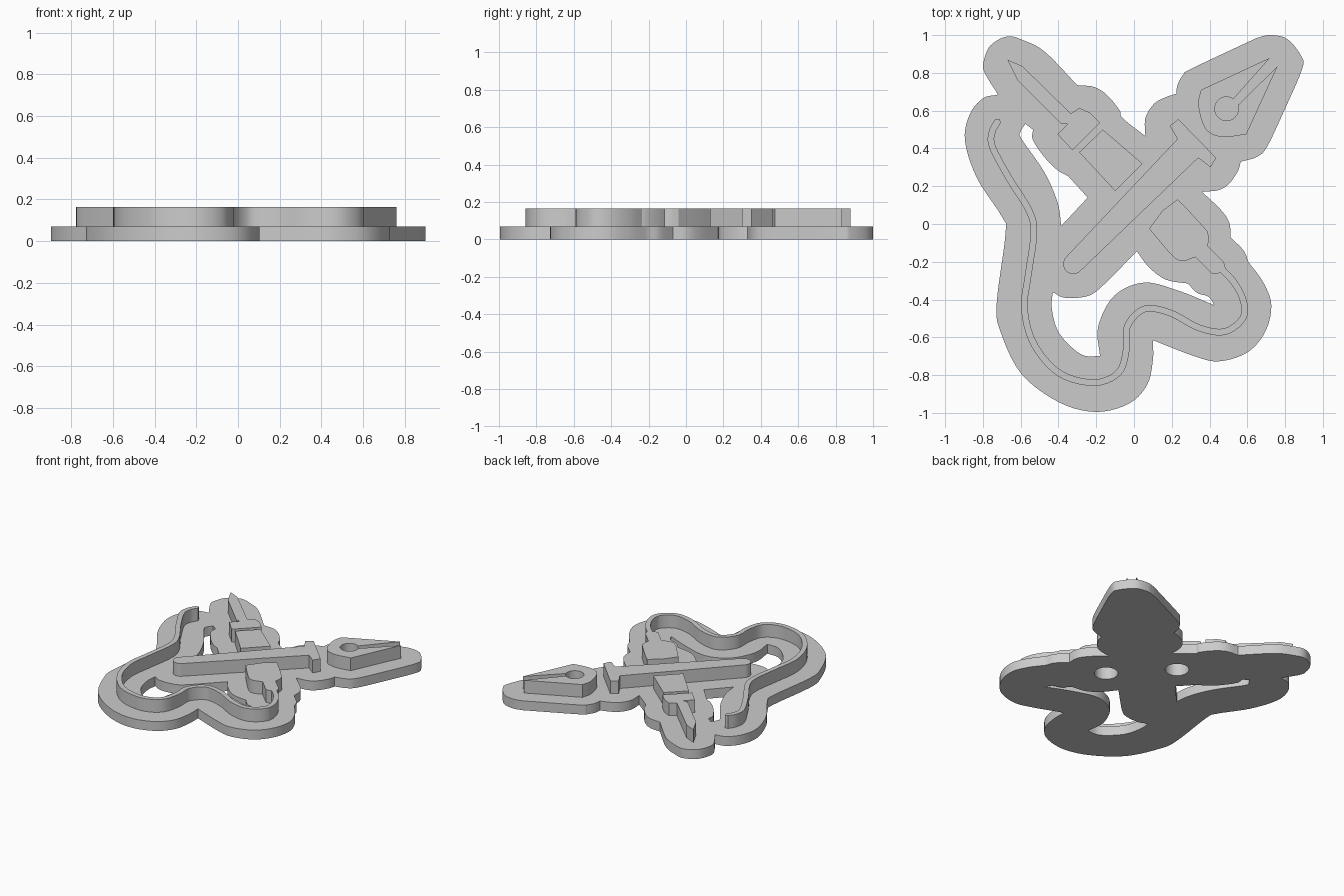
import bpy, bmesh, math
from mathutils import Vector

if "Cube" in bpy.data.objects:
    bpy.data.objects.remove(bpy.data.objects["Cube"])

BASE_H, TOP_H = 0.07, 0.165

grey = bpy.data.materials.new("plain_grey")
grey.diffuse_color = (0.6, 0.6, 0.6, 1)
grey.use_nodes = True
grey.node_tree.nodes["Principled BSDF"].inputs["Base Color"].default_value = grey.diffuse_color


def smooth(pts, steps=5):
    """Rounded line through the points; the two end points stay as corners."""
    p = [Vector(q) for q in pts]
    if len(p) < 3:
        return p
    p = [2 * p[0] - p[1]] + p + [2 * p[-1] - p[-2]]
    out = []
    for a, b, c, d in zip(p, p[1:], p[2:], p[3:]):
        for i in range(steps):
            t = i / steps
            out.append(0.5 * (2 * b + (c - a) * t + (2 * a - 5 * b + 4 * c - d) * t * t
                              + (3 * b - a - 3 * c + d) * t ** 3))
    return out + [p[-2]]


def loop(*chains):
    """Closed outline from smooth chains that meet at sharp corners."""
    pts = []
    for i, c in enumerate(chains):
        nxt = chains[(i + 1) % len(chains)][0]
        pts += smooth(list(c) + [nxt])[:-1]
    return pts


def arc(x, y, r, a0, a1, n):
    return [(x + r * math.cos(math.radians(a0 + (a1 - a0) * i / n)),
             y + r * math.sin(math.radians(a0 + (a1 - a0) * i / n))) for i in range(n + 1)]


def plate(name, loops, z0, z1):
    """Flat filled outline (inner loops become openings), raised from z0 to z1."""
    cu = bpy.data.curves.new(name, 'CURVE')
    cu.dimensions, cu.fill_mode, cu.extrude = '2D', 'BOTH', (z1 - z0) / 2
    for pts in loops:
        s = cu.splines.new('POLY')
        s.points.add(len(pts) - 1)
        for sp, q in zip(s.points, pts):
            sp.co = (q[0], q[1], 0, 1)
        s.use_cyclic_u = True
    tmp = bpy.data.objects.new(name + "_outline", cu)
    bpy.context.collection.objects.link(tmp)
    bpy.context.view_layer.update()
    me = bpy.data.meshes.new_from_object(tmp.evaluated_get(bpy.context.evaluated_depsgraph_get()))
    bpy.data.objects.remove(tmp)
    bm = bmesh.new()
    bm.from_mesh(me)
    bmesh.ops.remove_doubles(bm, verts=bm.verts, dist=1e-4)
    bmesh.ops.translate(bm, verts=bm.verts, vec=(0, 0, (z0 + z1) / 2))
    bmesh.ops.recalc_face_normals(bm, faces=bm.faces)
    bm.to_mesh(me)
    bm.free()
    me.materials.clear()
    me.materials.append(grey)
    ob = bpy.data.objects.new(name, me)
    bpy.context.collection.objects.link(ob)
    bpy.ops.object.select_all(action='DESELECT')
    ob.select_set(True)
    bpy.context.view_layer.objects.active = ob
    bpy.ops.object.shade_smooth_by_angle(angle=math.radians(30))
    return ob


# Base plate: rounded outer border and two openings
outer = loop(
    [(-.72, .685), (-.79, .80), (-.796, .86), (-.76, .945), (-.67, .993), (-.58, .97), (-.47, .91)],
    [(-.30, .735), (-.21, .725), (-.14, .68), (-.075, .60), (-.06, .56)],
    [(.06, .465), (.06, .56), (.105, .635), (.165, .67)],
    [(.225, .69), (.23, .735), (.26, .79), (.31, .825)],
    [(.65, .985), (.72, 1.0), (.81, .98), (.885, .89), (.89, .82), (.795, .60), (.705, .41), (.65, .355)],
    [(.565, .33), (.55, .28), (.505, .215), (.45, .18)],
    [(.36, .17), (.46, .075), (.505, .005)],
    [(.51, -.07), (.58, -.14)],
    [(.605, -.20), (.685, -.31), (.727, -.43), (.695, -.57), (.60, -.68), (.45, -.727), (.32, -.70)],
    [(.10, -.615), (.10, -.72), (.07, -.85), (-.025, -.95), (-.2, -.995), (-.395, -.945),
     (-.595, -.795), (-.705, -.575), (-.727, -.42), (-.68, -.05), (-.70, .04), (-.83, .24),
     (-.895, .44), (-.87, .58), (-.80, .665)])
upper_gap = loop(
    [(-.575, .53)],
    [(-.535, .50), (-.535, .445), (-.475, .355), (-.405, .285)],
    [(-.35, .255)], [(-.245, .14)],
    [(-.385, -.01), (-.405, .115), (-.475, .275), (-.595, .45), (-.60, .49)])
lower_gap = loop(
    [(-.43, -.36), (-.37, -.39), (-.26, -.385), (-.18, -.34)],
    [(.015, -.145), (.08, -.23), (.17, -.295)],
    [(.285, -.315), (.335, -.365), (.395, -.385)],
    [(.425, -.43), (.24, -.355), (.055, -.31), (-.105, -.38), (-.19, -.545)],
    [(-.18, -.70), (-.28, -.69), (-.395, -.58), (-.435, -.45)])
base = plate("base_plate", [outer, upper_gap, lower_gap], 0, BASE_H)


def relief(name, pts):
    return plate(name, [pts], BASE_H, TOP_H)


# Pencil tip and its collar
relief("pencil_tip", [(-.67, .87), (-.59, .835), (-.335, .585), (-.29, .615), (-.235, .59),
                      (-.18, .535), (-.325, .39), (-.405, .475), (-.35, .53), (-.385, .53), (-.615, .76)])
# Square section of the pencil body
block = relief("pencil_block", [(-.165, .50), (.045, .32), (-.10, .175), (-.29, .38)])
# Long pen shaft with a rounded end and a cross bar
relief("pen_shaft", [(.235, .555), (.435, .35), (.405, .30), (.34, .35)]
       + arc(-.322, -.212, .053, -45, -225, 12) + [(.23, .45), (.19, .52)])
# Pen nib with a round vent and a slit open at the point
relief("pen_nib", [(.72, .88)]
       + smooth([(.355, .71), (.34, .635), (.365, .53), (.405, .48), (.48, .46), (.595, .475)])
       + [(.76, .835)] + arc(.49, .61, .063, 18, -305, 20))
# Plug at the end of the cord
plug = relief("cord_plug", loop(
    [(.23, .13), (.30, .06)],
    [(.39, -.04), (.396, -.08)],
    [(.39, -.115)], [(.475, -.20)], [(.485, -.235)], [(.44, -.265)], [(.415, -.265)],
    [(.325, -.175), (.26, -.195), (.205, -.17)],
    [(.08, -.025)], [(.15, .07)]))

# Winding cord: a thin wall of constant width following a path
path = smooth([(-.72, .545), (-.75, .49), (-.75, .41), (-.66, .24), (-.555, .07), (-.53, -.05),
               (-.56, -.27), (-.58, -.45), (-.53, -.635), (-.395, -.79), (-.21, -.84), (-.08, -.785),
               (-.04, -.66), (-.035, -.54), (.055, -.45), (.19, -.47), (.345, -.55), (.48, -.57),
               (.575, -.50), (.58, -.41), (.53, -.31), (.45, -.225)])
left, right = [], []
for i, p in enumerate(path):
    t = (path[min(i + 1, len(path) - 1)] - path[max(i - 1, 0)]).normalized()
    n = Vector((-t.y, t.x)) * 0.0175
    left.append(p + n)
    right.append(p - n)
start = path[0] - (path[1] - path[0]).normalized() * 0.014
relief("cord", [start] + left + right[::-1])

# Round pockets in the underside
for name, x, y, target in (("pocket_a", -.11, .32, block), ("pocket_b", .225, -.025, plug)):
    bpy.ops.mesh.primitive_cylinder_add(vertices=32, radius=0.08, depth=0.22, location=(x, y, 0.01))
    cutter = bpy.context.object
    cutter.name = name + "_cutter"
    cutter.data.materials.append(grey)
    cutter.hide_render = True
    cutter.display_type = 'WIRE'
    for ob in (base, target):
        mod = ob.modifiers.new(name, 'BOOLEAN')
        mod.operation, mod.solver, mod.object = 'DIFFERENCE', 'EXACT', cutter
